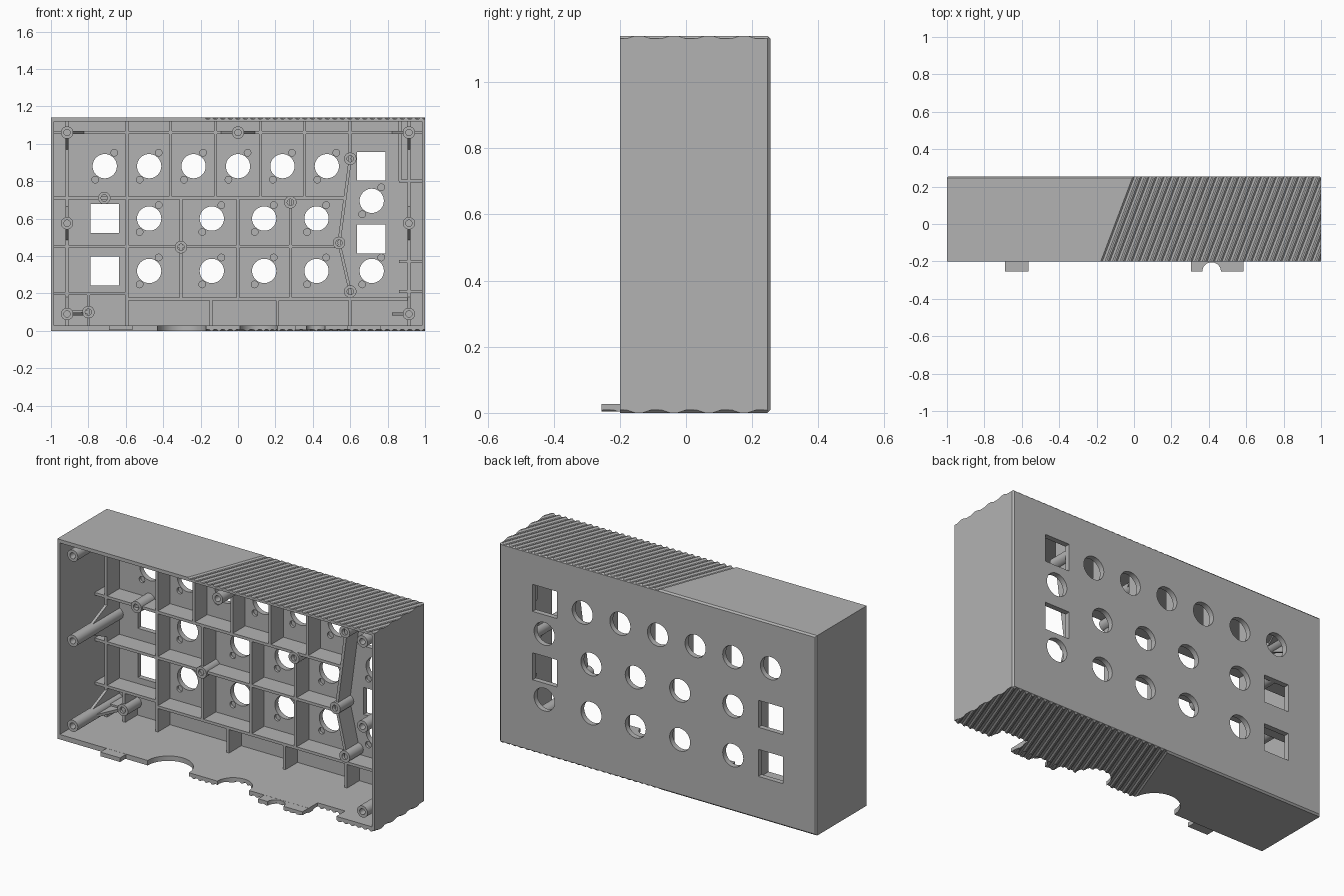
import bpy, bmesh, math
from mathutils import Matrix, Vector

cube = bpy.data.objects.get("Cube")
if cube:
    bpy.data.objects.remove(cube, do_unlink=True)

grey = bpy.data.materials.new("plain_grey")
grey.use_nodes = True
COLOUR = (0.45, 0.45, 0.45, 1)
grey.diffuse_color = COLOUR
grey.node_tree.nodes["Principled BSDF"].inputs["Base Color"].default_value = COLOUR

FRONT, BACK, HEIGHT = -0.2, 0.255, 1.14
PANEL = 0.225      # inner face of the back panel
RIB = 0.115        # front edge of the ribs


def box(bm, lo, hi):
    lo, hi = Vector(lo), Vector(hi)
    m = Matrix.Translation((lo + hi) / 2) @ Matrix.Diagonal((hi - lo).to_4d())
    return bmesh.ops.create_cube(bm, size=1, matrix=m)["verts"]


def cylinder(bm, centre, r, length, axis="Y", seg=32):
    rot = Matrix.Rotation(math.pi / 2, 4, "X") if axis == "Y" else Matrix()
    bmesh.ops.create_cone(bm, cap_ends=True, segments=seg, radius1=r, radius2=r,
                          depth=length, matrix=Matrix.Translation(centre) @ rot)


def prism(bm, points, shift):
    """Extrude a planar outline by a vector."""
    face = bm.faces.new([bm.verts.new(p) for p in points])
    new = bmesh.ops.extrude_face_region(bm, geom=[face])["geom"]
    bmesh.ops.translate(bm, vec=shift, verts=[v for v in new if isinstance(v, bmesh.types.BMVert)])


def finish(bm, name):
    bmesh.ops.recalc_face_normals(bm, faces=bm.faces)
    me = bpy.data.meshes.new(name)
    bm.to_mesh(me)
    bm.free()
    me.materials.append(grey)
    ob = bpy.data.objects.new(name, me)
    bpy.context.collection.objects.link(ob)
    return ob


def select(ob):
    bpy.ops.object.select_all(action="DESELECT")
    ob.select_set(True)
    bpy.context.view_layer.objects.active = ob


def combine(ob, bm, operation="DIFFERENCE"):
    tool = finish(bm, "cutter")
    tool.hide_render = True
    mod = ob.modifiers.new("cut", "BOOLEAN")
    mod.operation, mod.object, mod.solver = operation, tool, "EXACT"
    select(ob)
    bpy.ops.object.modifier_apply(modifier=mod.name)
    bpy.data.objects.remove(tool, do_unlink=True)


def smooth(ob):
    select(ob)
    bpy.ops.object.shade_smooth_by_angle(angle=math.radians(30))


# Outer case with a chamfered back rim
bm = bmesh.new()
box(bm, (-1, FRONT, 0), (1, BACK, HEIGHT))
rim = [e for e in bm.edges if all(v.co.y > 0.2 for v in e.verts)]
bmesh.ops.bevel(bm, geom=rim, offset=0.009, segments=1, affect="EDGES")
case = finish(bm, "case")

# Hollow inside
bm = bmesh.new()
box(bm, (-0.984, -0.5, 0.028), (0.984, PANEL, HEIGHT - 0.02))
combine(case, bm)

# Tabs on the lower front lip
bm = bmesh.new()
for x0, x1 in ((-0.69, -0.565), (0.305, 0.585)):
    box(bm, (x0, -0.255, 0.004), (x1, -0.17, 0.0275))
combine(case, bm, "UNION")

# Cable notches in the lower lip
bm = bmesh.new()
for x, y, r in ((-0.3, FRONT, 0.13), (0.11, FRONT, 0.1), (0.415, -0.255, 0.05)):
    cylinder(bm, (x, y, 0), r, 0.2, "Z", 48)
box(bm, (0.586, -0.4, -0.1), (0.76, -0.12, 0.1))
combine(case, bm)

# Round and square panel openings, with blind screw pits beside the round ones
rounds = [(0.2375 * i - 0.7125, 0.88) for i in range(1, 6)] + [(-0.7125, 0.88)]
rounds += [(x, z) for z in (0.6, 0.32) for x in (-0.475, -0.14, 0.14, 0.42)]
rounds += [(0.715, 0.695), (0.715, 0.32)]
squares = [(0.712, 0.88), (0.712, 0.49), (-0.712, 0.6), (-0.712, 0.32)]
bm = bmesh.new()
for x, z in rounds:
    cylinder(bm, (x, 0.25, z), 0.065, 0.1)
    for s in (-1, 1):
        cylinder(bm, (x + s * 0.051, 0.215, z + s * 0.072), 0.018, 0.05, seg=16)
for x, z in squares:
    box(bm, (x - 0.077, 0.2, z - 0.077), (x + 0.077, 0.3, z + 0.077))
combine(case, bm)

# Slanted grip grooves on top and bottom
SLOPE, PITCH = 0.378, 0.04
for z, out in ((HEIGHT, 1), (0, -1)):
    bm = bmesh.new()
    for i in range(34):
        x = -0.18 + 0.018 + i * PITCH - 0.1 * SLOPE
        section = [(x - 0.018, -0.3, z + out * 0.002), (x + 0.018, -0.3, z + out * 0.002),
                   (x + 0.007, -0.3, z - out * 0.008), (x - 0.007, -0.3, z - out * 0.008)]
        prism(bm, section, (0.6 * SLOPE, 0.6, 0))
    combine(case, bm)
smooth(case)

# Stiffening ribs
bm = bmesh.new()


def rib(x0, z0, x1, z1):
    a, b = Vector((x0, 0, z0)), Vector((x1, 0, z1))
    side = (b - a).cross(Vector((0, 1, 0))).normalized() * 0.008
    pts = [a - side, b - side, b + side, a + side]
    prism(bm, [p + Vector((0, RIB, 0)) for p in pts], (0, PANEL + 0.005 - RIB, 0))


LOW, TOP, SIDE = 0.024, 1.125, 0.988
for x in (-0.914, 0.914):
    rib(x, LOW, x, TOP)
rib(-SIDE, 1.06, SIDE, 1.06)
rib(-SIDE, 0.71, 0.57, 0.71)
rib(-SIDE, 0.45, 0.54, 0.45)
rib(-SIDE, 0.2, -0.594, 0.2)
rib(-0.594, 0.17, 0.914, 0.17)
rib(-0.594, LOW, -0.594, TOP)
for x in (-0.36, -0.12, 0.12, 0.355):
    rib(x, 0.71, x, TOP)
for x in (-0.305, 0, 0.282):
    rib(x, 0.17, x, 0.71)
for x in (-0.145, 0.21, 0.6):
    rib(x, LOW, x, 0.17)
rib(-0.8, LOW, -0.8, 0.2)
rib(-0.914, 0.1, -0.8, 0.1)
rib(0.6, TOP, 0.6, 0.92)
rib(0.6, 0.92, 0.54, 0.47)
rib(0.54, 0.47, 0.6, 0.21)
rib(0.6, 0.21, 0.6, 0.17)
rib(0.865, 0.8, 0.865, TOP)
for z in (0.8, 0.37, 0.21):
    rib(0.86, z, SIDE, z)
finish(bm, "ribs")


# Screw posts with a pilot hole
def post(name, x, z, front, r=0.033, hole=0.017):
    pb = bmesh.new()
    cylinder(pb, (x, (front + PANEL + 0.005) / 2, z), r, PANEL + 0.005 - front)
    ob = finish(pb, name)
    cut = bmesh.new()
    cylinder(cut, (x, front, z), hole, 0.16, seg=24)
    combine(ob, cut)
    smooth(ob)


short_posts = [(-0.715, 0.71), (-0.305, 0.447), (0.28, 0.687), (0.54, 0.47),
               (0.6, 0.92), (0.6, 0.21), (-0.8, 0.1)]
for x, z in short_posts:
    post("panel_post", x, z, RIB - 0.012)

# Tall cover posts and the directions of their gussets
tall_posts = [(0, 1.06, ((1, 0), (-1, 0)))]
for s in (-1, 1):
    tall_posts += [(s * 0.914, 1.06, ((-s, 0), (0, -1))),
                   (s * 0.914, 0.575, ((0, 1), (0, -1))),
                   (s * 0.914, 0.09, ((-s, 0), (0, 1)))]
bm = bmesh.new()
for x, z, ways in tall_posts:
    post("cover_post", x, z, FRONT + 0.015)
    for dx, dz in ways:
        d, n = Vector((dx, 0, dz)), Vector((dz, 0, dx)) * 0.008
        c = Vector((x, 0, z)) - n
        tri = [(0.025, RIB + 0.01), (0.09, RIB + 0.01), (0.09, RIB), (0.025, -0.03)]
        prism(bm, [c + d * t + Vector((0, y, 0)) for t, y in tri], 2 * n)
finish(bm, "post_gussets")
